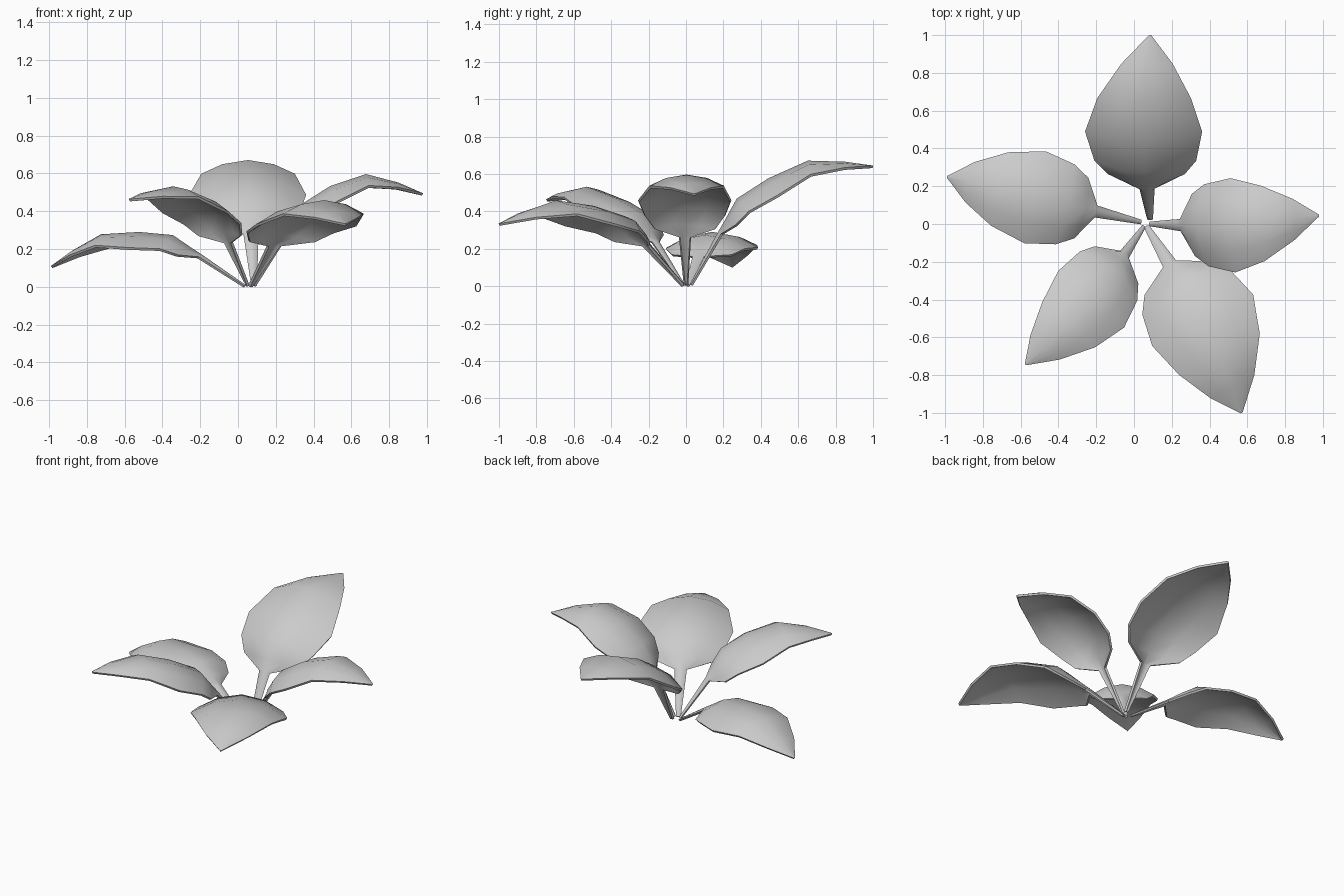
import bpy, math
from mathutils import Vector

if "Cube" in bpy.data.objects:
    bpy.data.objects.remove(bpy.data.objects["Cube"])

grey = bpy.data.materials.new("leaf grey")
grey.use_nodes = True
shade = (0.6, 0.6, 0.6, 1)
grey.diffuse_color = shade
grey.node_tree.nodes["Principled BSDF"].inputs["Base Color"].default_value = shade

# Stations from stem foot to tip: reach, height, width share, edge droop share
STATIONS = [(0, 0, .05, .02), (.15, .28, .13, .06), (.19, .35, .66, .2),
            (.25, .46, .87, .3), (.42, .57, 1, .33), (.63, .665, .8, .24),
            (.83, .66, .44, .1), (.98, .64, .02, 0)]
ACROSS = [-1, -.55, 0, .55, 1]


def make_leaf(name, foot, tip, half_width, bow=0, arch=0):
    """A domed leaf on a stem, with its ridge turned and scaled to reach the tip."""
    foot, tip = Vector(foot), Vector(tip)
    span = tip - foot
    out = Vector((span.x, span.y, 0)).normalized()
    side = Vector((-out.y, out.x, 0))
    end = Vector(STATIONS[-1][:2])
    scale = span.length / end.length
    pitch = math.atan2(span.z, span.dot(out)) - math.atan2(end.y, end.x)
    c, s = math.cos(pitch) * scale, math.sin(pitch) * scale

    # Ridge line
    ridge = []
    for r, h, _, _ in STATIONS:
        swell = math.sin(math.pi * r / end.x)
        ridge.append(foot + out * (r * c - h * s) + side * bow * swell
                     + Vector((0, 0, r * s + h * c + arch * swell)))

    # Cross-sections falling away from the ridge
    verts, faces = [], []
    last, n = len(ridge) - 1, len(ACROSS)
    for i, (point, station) in enumerate(zip(ridge, STATIONS)):
        along = (ridge[min(i + 1, last)] - ridge[max(i - 1, 0)]).normalized()
        up = along.cross(side).normalized()
        for a in ACROSS:
            verts.append(point + side * a * station[2] * half_width
                         - up * a * a * station[3] * half_width)
    for i in range(last):
        for j in range(n - 1):
            k = i * n + j
            faces.append((k, k + 1, k + n + 1, k + n))

    mesh = bpy.data.meshes.new(name)
    mesh.from_pydata(verts, [], faces)
    mesh.materials.append(grey)
    leaf = bpy.data.objects.new(name, mesh)
    bpy.context.collection.objects.link(leaf)
    # Faces must look up so that the thickness grows underneath
    if sum(p.normal.z for p in mesh.polygons) < 0:
        mesh.flip_normals()
    solid = leaf.modifiers.new("thickness", "SOLIDIFY")
    solid.thickness = .014
    solid.offset = -1
    bpy.ops.object.select_all(action="DESELECT")
    leaf.select_set(True)
    bpy.context.view_layer.objects.active = leaf
    bpy.ops.object.modifier_apply(modifier=solid.name)
    bpy.ops.object.shade_smooth_by_angle(angle=math.radians(50))


make_leaf("back_leaf", (.085, .02, .01), (.085, 1, .645), .31, bow=.035)
make_leaf("left_leaf", (.08, 0, .01), (.98, .045, .495), .25, bow=-.03, arch=.06)
make_leaf("right_leaf", (.04, .01, .01), (-.99, .25, .11), .25)
make_leaf("front_left_leaf", (.065, -.01, .01), (.57, -1, .335), .3, bow=.04)
make_leaf("front_right_leaf", (.055, -.01, .01), (-.575, -.745, .465), .23, bow=.04)
